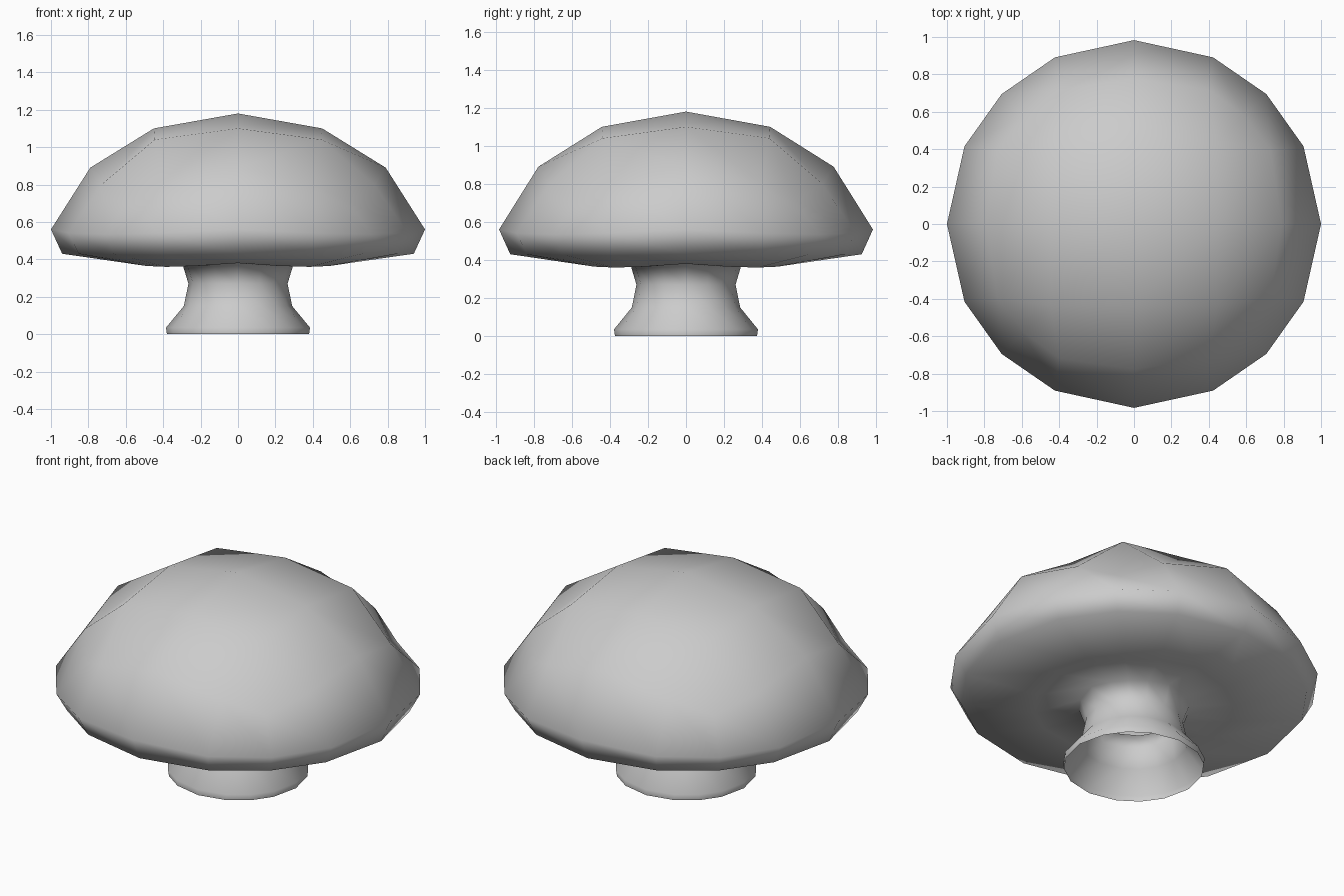
import bpy, bmesh, math

if "Cube" in bpy.data.objects:
    bpy.data.objects.remove(bpy.data.objects["Cube"])

SY = 0.983  # slight depth squash
bm = bmesh.new()

# Cap top: 4x4 quad dome, one octant of points mirrored by symmetry
octant = {(0, 0): (0, 0, 1.18), (1, 0): (0.45, 0, 1.10), (2, 0): (0.79, 0, 0.89),
          (1, 1): (0.445, 0.445, 1.04), (2, 1): (0.73, 0.40, 0.80), (2, 2): (0.59, 0.59, 0.71)}

def dome_point(i, j):
    a, b = abs(i), abs(j)
    x, y, z = octant[(max(a, b), min(a, b))]
    if b > a:
        x, y = y, x
    return (math.copysign(x, i), math.copysign(y, j) * SY, z)

grid = {(i, j): bm.verts.new(dome_point(i, j)) for i in range(-2, 3) for j in range(-2, 3)}
for i in range(-2, 2):
    for j in range(-2, 2):
        bm.faces.new([grid[i, j], grid[i + 1, j], grid[i + 1, j + 1], grid[i, j + 1]])

# Dome border, counter-clockwise from +x
border = [(2, 0), (2, 1), (2, 2), (1, 2), (0, 2), (-1, 2), (-2, 2), (-2, 1),
          (-2, 0), (-2, -1), (-2, -2), (-1, -2), (0, -2), (1, -2), (2, -2), (2, -1)]
angles = [q * 90 + a for q in range(4) for a in (0, 25, 45, 65)]

# Rim, underside and hollow stem: (radius, height on axes, height on diagonals)
rings = [(1.0, 0.56, 0.535), (0.94, 0.43, 0.43), (0.54, 0.38, 0.36), (0.30, 0.385, 0.365),
         (0.265, 0.27, 0.27), (0.29, 0.15, 0.15), (0.385, 0.035, 0.035), (0.38, 0.0, 0.0)]
prev = [grid[k] for k in border]
for r, z_axis, z_diag in rings:
    ring = []
    for a in angles:
        t = math.radians(a)
        z = z_axis + (z_diag - z_axis) * abs(math.sin(2 * t))
        ring.append(bm.verts.new((r * math.cos(t), r * math.sin(t) * SY, z)))
    for k in range(16):
        n = (k + 1) % 16
        bm.faces.new([prev[k], ring[k], ring[n], prev[n]])
    prev = ring

bmesh.ops.recalc_face_normals(bm, faces=bm.faces)
for f in bm.faces:
    f.smooth = True
mesh = bpy.data.meshes.new("mushroom_cap_and_stem")
bm.to_mesh(mesh)
bm.free()
bpy.context.collection.objects.link(bpy.data.objects.new("mushroom_cap_and_stem", mesh))
